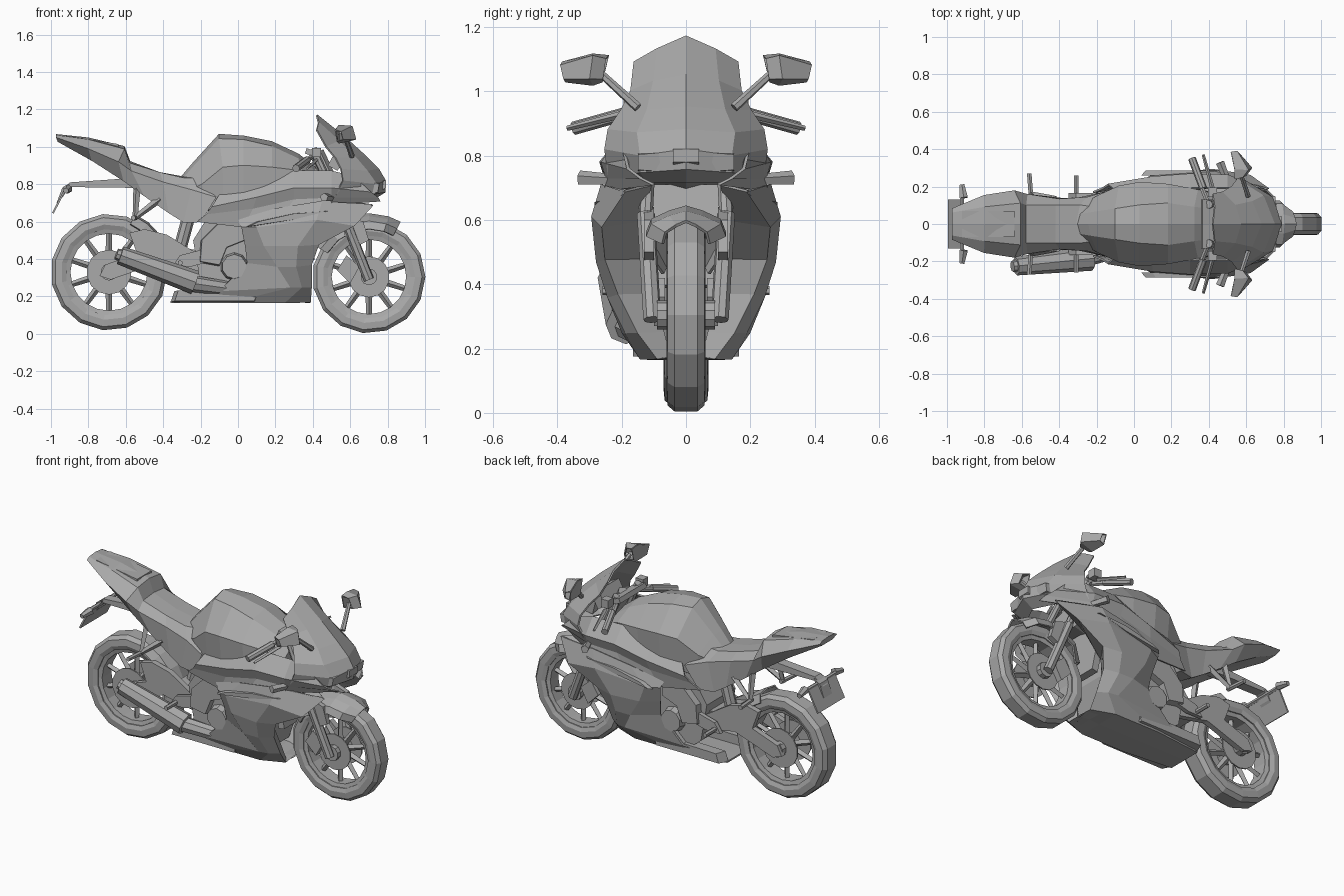
import bpy, bmesh, math
from mathutils import Vector, Matrix

cube = bpy.data.objects.get("Cube")
if cube:
    bpy.data.objects.remove(cube, do_unlink=True)

# One plain grey for the whole machine
grey = bpy.data.materials.new("plain_grey")
grey.use_nodes = True
grey.diffuse_color = (.4, .4, .4, 1)
for node in grey.node_tree.nodes:
    if node.type == 'BSDF_PRINCIPLED':
        node.inputs["Base Color"].default_value = grey.diffuse_color


def finish(name, bm, mirror=False, thickness=0):
    """Turn a bmesh into a named object with optional mirror and shell."""
    bmesh.ops.recalc_face_normals(bm, faces=bm.faces)
    mesh = bpy.data.meshes.new(name)
    bm.to_mesh(mesh)
    bm.free()
    mesh.materials.append(grey)
    obj = bpy.data.objects.new(name, mesh)
    bpy.context.collection.objects.link(obj)
    if mirror:
        mod = obj.modifiers.new("Mirror", 'MIRROR')
        mod.use_axis = (False, True, False)
    if thickness:
        mod = obj.modifiers.new("Shell", 'SOLIDIFY')
        mod.thickness = thickness
        mod.offset = 0
    return obj


def sheet(name, rows, thickness=.01, caps=False):
    """Skin a grid of points, mirrored left and right."""
    bm = bmesh.new()
    grid = [[bm.verts.new(point) for point in row] for row in rows]
    for upper, lower in zip(grid, grid[1:]):
        for i in range(len(upper) - 1):
            bm.faces.new((upper[i], upper[i + 1], lower[i + 1], lower[i]))
    if caps:
        bm.faces.new(grid[0])
        bm.faces.new(grid[-1])
    return finish(name, bm, True, thickness)


def plate(name, outline, inner, outer, inset=0):
    """Extrude a side outline between two y positions; inset tapers the outer face."""
    bm = bmesh.new()
    mid = sum((Vector((x, 0, z)) for x, z in outline), Vector()) / len(outline)
    near = [bm.verts.new((x, inner, z)) for x, z in outline]
    far = []
    for x, z in outline:
        point = Vector((x, 0, z)).lerp(mid, inset)
        far.append(bm.verts.new((point.x, outer, point.z)))
    bm.faces.new(near)
    bm.faces.new(far)
    for i in range(len(near)):
        j = (i + 1) % len(near)
        bm.faces.new((near[i], near[j], far[j], far[i]))
    return finish(name, bm, True)


def bar(name, start, end, radius, tip=None, sides=6, mirror=True):
    """Straight rod between two points."""
    a, b = Vector(start), Vector(end)
    bm = bmesh.new()
    turn = (b - a).to_track_quat('Z', 'Y').to_matrix().to_4x4()
    bmesh.ops.create_cone(bm, cap_ends=True, segments=sides, radius1=radius,
                          radius2=tip or radius, depth=(b - a).length,
                          matrix=Matrix.Translation((a + b) / 2) @ turn)
    return finish(name, bm, mirror)


def box(name, centre, size, mirror=False, pitch=0):
    bm = bmesh.new()
    bmesh.ops.create_cube(bm, size=1, matrix=Matrix.Translation(centre)
                          @ Matrix.Rotation(pitch, 4, 'Y') @ Matrix.Diagonal((*size, 1)))
    return finish(name, bm, mirror)


def ring(name, centre, profile, sides):
    """Turn a closed (radius, y) profile around a wheel axle."""
    bm = bmesh.new()
    loops = []
    for k in range(sides):
        a = math.tau * k / sides
        loops.append([bm.verts.new((centre.x + r * math.cos(a), y, centre.z + r * math.sin(a)))
                      for r, y in profile])
    for k in range(sides):
        here, there = loops[k], loops[(k + 1) % sides]
        for i in range(len(profile)):
            j = (i + 1) % len(profile)
            bm.faces.new((here[i], here[j], there[j], there[i]))
    return finish(name, bm)


def wheel(label, centre, radius, half, disc):
    """Tyre, rim, spokes, hub and brake discs."""
    side = [(radius, half * .6), (radius * .94, half * .95), (radius * .82, half),
            (radius * .74, half * .85)]
    ring(label + "_tyre", centre, side + [(r, -y) for r, y in reversed(side)], 15)
    rim = [(radius * .78, half * .8), (radius * .66, half * .65)]
    ring(label + "_rim", centre, rim + [(r, -y) for r, y in reversed(rim)], 20)
    for k in range(10):
        a = math.tau * (k + .5) / 10
        way = Vector((math.cos(a), 0, math.sin(a)))
        bar(label + "_spoke", centre + way * .03, centre + way * radius * .7,
            .02, .015, 4, False)
    axle = Vector((0, half * 1.5, 0))
    bar(label + "_hub", centre - axle, centre + axle, .045, sides=10, mirror=False)
    for y in (-half * .95, half * .95):
        at = centre + Vector((0, y, 0))
        bar(label + "_disc", at - axle * .04, at + axle * .04, disc, sides=14, mirror=False)


rear, front = Vector((-.69, 0, .33)), Vector((.7, 0, .305))
wheel("rear_wheel", rear, .312, .07, .12)
wheel("front_wheel", front, .302, .06, .11)

# Front fork, calipers and mudguard
bar("fork_lower", (.7, .105, .29), (.57, .125, .62), .028, sides=8)
bar("fork_upper", (.57, .125, .62), (.4, .105, .99), .022, sides=8)
plate("brake_caliper", [(.53, .34), (.58, .42), (.65, .36), (.6, .27)], .065, .1)
rows = []
for degrees in (150, 130, 110, 90, 72, 60):
    a = math.radians(degrees)
    fit = .6 if degrees in (150, 60) else 1
    rows.append([front + Vector((r * math.cos(a), y * fit, r * math.sin(a)))
                 for r, y in ((.335, 0), (.32, .05), (.295, .105), (.255, .12))])
sheet("front_mudguard", rows)
plate("mudguard_bracket", [(.55, .64), (.67, .6), (.7, .5), (.62, .46), (.57, .53)], .1, .13)

# Nose cowl with windscreen
sheet("nose_cowl", [
    [(.42, 0, 1.17), (.43, .09, 1.13), (.42, .16, 1.09)],
    [(.57, 0, 1.05), (.54, .1, 1.03), (.47, .17, 1)],
    [(.68, 0, .95), (.63, .12, .94), (.52, .2, .94)],
    [(.75, 0, .88), (.69, .15, .87), (.55, .24, .88)],
    [(.785, 0, .82), (.74, .14, .8), (.56, .25, .82)],
    [(.785, 0, .76), (.73, .14, .75), (.52, .24, .74)],
    [(.72, 0, .72), (.66, .12, .72), (.5, .2, .72)]])
plate("air_intake", [(.77, .82), (.79, .82), (.79, .78), (.77, .77)], 0, .04)
plate("headlight", [(.66, .82), (.765, .81), (.755, .75), (.68, .74)], .06, .15, .2)
box("dashboard", (.53, 0, .93), (.06, .2, .1), pitch=.5)

# Upper side fairing strips, overlapping the lower panels
sheet("upper_fairing", [
    [(-.1, .18, .74), (.1, .19, .79), (.3, .19, .87), (.5, .19, .87), (.62, .2, .84)],
    [(-.14, .21, .68), (.1, .25, .73), (.3, .265, .78), (.5, .26, .78), (.71, .18, .76)],
    [(-.17, .19, .64), (.08, .23, .67), (.3, .24, .72), (.5, .245, .73), (.75, .14, .73)],
    [(-.22, .17, .6), (.03, .21, .57), (.25, .25, .65), (.5, .25, .69), (.76, .1, .71)]])

# Lower side fairing with a diagonal crease, folded inward at the front, and belly pan
sheet("side_fairing", [
    [(.0, .21, .61), (.2, .25, .67), (.45, .26, .71), (.72, .19, .69), (.58, .11, .71)],
    [(.02, .22, .57), (.1, .26, .57), (.42, .29, .61), (.62, .26, .58), (.46, .14, .6)],
    [(.04, .19, .47), (.14, .255, .47), (.32, .275, .47), (.43, .25, .48), (.34, .13, .48)],
    [(.05, .175, .38), (.21, .24, .36), (.31, .24, .36), (.39, .21, .37), (.32, .11, .37)],
    [(-.1, .17, .23), (.28, .195, .25), (.34, .185, .25), (.39, .15, .25), (.34, .07, .25)],
    [(-.36, .11, .17), (-.05, .14, .17), (.25, .14, .17), (.385, .09, .17), (.36, .05, .17)],
    [(-.36, 0, .17), (-.05, 0, .17), (.25, 0, .17), (.385, 0, .17), (.36, 0, .17)]])
plate("fairing_blade", [(.04, .57), (.3, .61), (.5, .66), (.3, .645), (.1, .6)], .26, .285, .1)
plate("belly_side", [(-.36, .17), (-.34, .23), (-.1, .235), (.05, .38), (.16, .28), (.1, .17)],
      .1, .165, .08)

# Engine, radiator and frame
plate("engine", [(-.2, .27), (-.24, .5), (-.14, .66), (.28, .7), (.32, .4), (.25, .2), (-.1, .19)],
      0, .14)
box("radiator", (.36, 0, .55), (.04, .27, .32), pitch=-.2)
plate("frame_plate", [(-.21, .38), (-.2, .5), (-.12, .58), (-.03, .68), (.06, .66), (.04, .5),
                      (-.06, .46), (-.1, .36)], .13, .18, .06)
bar("engine_cover", (-.02, .1, .36), (-.02, .18, .36), .085, .065, 10)
bar("steering_head", (.49, 0, .82), (.42, 0, .97), .04, mirror=False)

# Fuel tank
sheet("fuel_tank", [
    [(-.3, 0, .84), (-.29, .05, .83), (-.28, .1, .76), (-.24, .1, .66), (-.24, 0, .66)],
    [(-.24, 0, .91), (-.23, .06, .9), (-.19, .15, .8), (-.17, .14, .66), (-.17, 0, .66)],
    [(-.1, 0, 1.065), (-.1, .08, 1.04), (-.08, .2, .89), (-.08, .18, .7), (-.08, 0, .68)],
    [(.03, 0, 1.055), (.03, .1, 1.035), (.03, .22, .9), (.03, .2, .7), (.03, 0, .68)],
    [(.18, 0, 1.025), (.18, .11, 1), (.18, .21, .89), (.18, .2, .72), (.18, 0, .68)],
    [(.32, 0, .96), (.32, .09, .935), (.34, .18, .87), (.34, .18, .75), (.34, 0, .7)],
    [(.41, 0, .89), (.41, .08, .87), (.42, .16, .83), (.42, .17, .75), (.42, 0, .72)]],
    caps=True)

# Seat and raised tail
sheet("seat_and_tail", [
    [(-.97, 0, 1.065), (-.97, .06, 1.06), (-.97, .08, 1.05), (-.96, .05, 1.03), (-.96, 0, 1.03)],
    [(-.8, 0, 1.045), (-.8, .09, 1.035), (-.8, .15, .99), (-.78, .1, .93), (-.78, 0, .93)],
    [(-.61, 0, 1.0), (-.61, .11, .985), (-.64, .175, .92), (-.61, .13, .82), (-.61, 0, .83)],
    [(-.58, 0, .92), (-.58, .1, .91), (-.57, .155, .87), (-.5, .13, .74), (-.5, 0, .76)],
    [(-.42, 0, .86), (-.42, .1, .86), (-.4, .13, .81), (-.37, .135, .65), (-.37, 0, .68)],
    [(-.31, 0, .84), (-.29, .1, .83), (-.25, .14, .77), (-.29, .14, .6), (-.27, 0, .62)],
    [(-.22, 0, .84), (-.22, .09, .83), (-.12, .18, .73), (-.2, .16, .6), (-.2, 0, .62)]],
    caps=True)
plate("tail_pad", [(-.92, 1.06), (-.64, 1.015), (-.64, .99), (-.9, 1.04)], 0, .07)

# Number plate hanger and rear indicators
plate("plate_hanger", [(-.47, .84), (-.9, .81), (-.95, .76), (-.9, .785), (-.5, .78)], 0, .03)
sheet("number_plate", [[(-.92, 0, .78), (-.92, .13, .78)], [(-.99, 0, .645), (-.99, .13, .645)]])
plate("plate_lamp", [(-.9, .8), (-.94, .78), (-.97, .7), (-.93, .74)], 0, .04)
bar("rear_indicator_stem", (-.92, 0, .775), (-.92, .15, .775), .012)
bar("rear_indicator", (-.91, .14, .775), (-.92, .21, .765), .025, .015)

# Swing arm, hugger, shock and pillion struts
plate("swing_arm", [(-.74, .31), (-.71, .37), (-.54, .43), (-.58, .54), (-.5, .56), (-.38, .53),
                    (-.17, .4), (-.17, .33), (-.42, .38), (-.68, .29)], .09, .125)
box("swing_arm_bridge", (-.29, 0, .42), (.14, .2, .08), pitch=.2)
sheet("rear_hugger", [[rear + Vector((r * math.cos(a), y, r * math.sin(a)))
                       for r, y in ((.335, 0), (.325, .07), (.28, .095))]
                      for a in (.3, .6, .9, 1.15)])
bar("rear_shock", (-.32, 0, .42), (-.26, 0, .64), .035, sides=8, mirror=False)
for top in ((-.42, .13, .72), (-.54, .12, .78)):
    bar("pillion_strut", (-.55, .16, .62), top, .014, .02, 4)
bar("pillion_peg", (-.55, .14, .62), (-.56, .27, .62), .014)
bar("rider_peg", (-.31, .13, .38), (-.31, .26, .38), .014)
plate("heel_plate", [(-.35, .36), (-.31, .42), (-.12, .47), (-.1, .4), (-.25, .36)], .14, .165)

# Exhaust on the right side only, splayed outward to the rear
bar("muffler", (-.23, -.185, .275), (-.63, -.225, .42), .065, .05, 8, False)
bar("muffler_tip", (-.62, -.223, .416), (-.65, -.227, .428), .035, .03, 8, False)
bar("exhaust_pipe", (-.25, -.18, .27), (.1, -.1, .22), .045, .035, 8, False)

# Handlebars, levers, mirrors and front indicators
box("top_yoke", (.4, 0, .965), (.08, .26, .03), pitch=.35)
bar("handlebar", (.4, .1, .95), (.36, .2, .925), .014)
bar("hand_grip", (.37, .19, .93), (.31, .35, .885), .021, sides=8)
bar("hand_lever", (.42, .19, .93), (.37, .37, .885), .012, .008, 4)
box("brake_reservoir", (.42, .17, .97), (.05, .05, .05), True)
bar("mirror_stem", (.61, .15, .95), (.57, .27, 1.06), .015, .012)
sheet("mirror_head", [
    [(.54, .24, 1.11), (.54, .26, 1.03), (.6, .26, 1.04), (.58, .25, 1.1), (.54, .24, 1.11)],
    [(.54, .29, 1.115), (.54, .29, 1.02), (.63, .3, 1.04), (.61, .29, 1.11), (.54, .29, 1.115)],
    [(.52, .385, 1.09), (.53, .375, 1.03), (.56, .38, 1.04), (.55, .39, 1.08), (.52, .385, 1.09)]],
    .006)
bar("front_indicator", (.5, .23, .725), (.46, .33, .73), .018, .024, 5)
